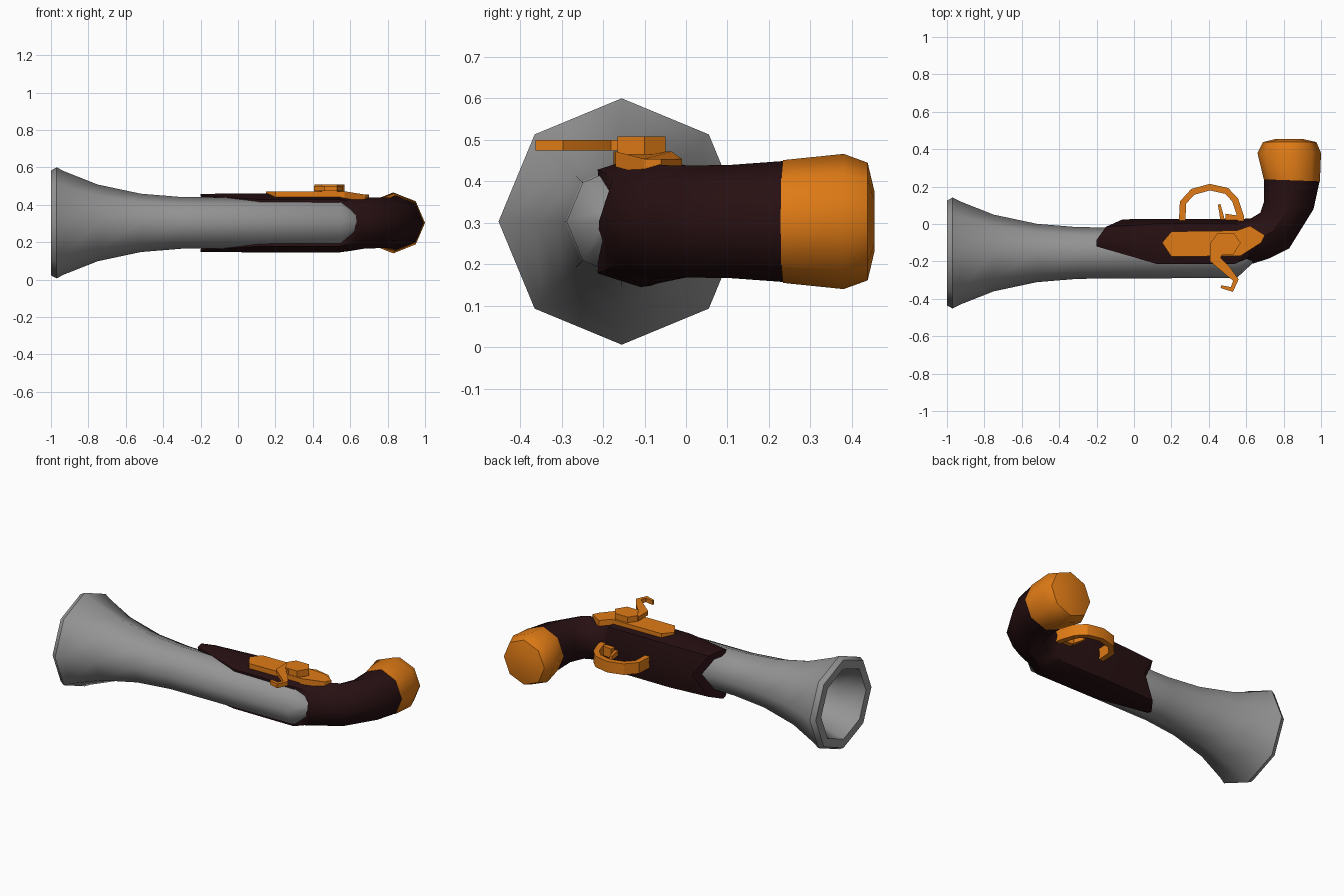
import bpy
import bmesh
import math
from mathutils import Vector

if "Cube" in bpy.data.objects:
    bpy.data.objects.remove(bpy.data.objects["Cube"], do_unlink=True)

MID = 0.303  # height of the long axis


def material(name, rgb):
    m = bpy.data.materials.new(name)
    m.use_nodes = True
    m.diffuse_color = (*rgb, 1)
    m.node_tree.nodes["Principled BSDF"].inputs["Base Color"].default_value = (*rgb, 1)
    return m


STEEL = material("grey steel", (0.3, 0.3, 0.3))
WOOD = material("dark wood", (0.02, 0.005, 0.006))
BRASS = material("orange brass", (0.75, 0.2, 0.008))


def finish(name, bm, mat, angle=None):
    bmesh.ops.recalc_face_normals(bm, faces=bm.faces)
    mesh = bpy.data.meshes.new(name)
    bm.to_mesh(mesh)
    bm.free()
    mesh.materials.append(mat)
    ob = bpy.data.objects.new(name, mesh)
    bpy.context.collection.objects.link(ob)
    if angle:
        bpy.ops.object.select_all(action="DESELECT")
        ob.select_set(True)
        bpy.context.view_layer.objects.active = ob
        bpy.ops.object.shade_smooth_by_angle(angle=math.radians(angle))
    return ob


def loft(name, rings, mat, angle=47):
    """Skin a list of equal rings of points and cap both ends."""
    bm = bmesh.new()
    loops = [[bm.verts.new(p) for p in ring] for ring in rings]
    for a, b in zip(loops, loops[1:]):
        for i in range(len(a)):
            j = (i + 1) % len(a)
            bm.faces.new((a[i], a[j], b[j], b[i]))
    bm.faces.new(loops[0])
    bm.faces.new(loops[-1])
    return finish(name, bm, mat, angle)


def prism(name, outline, low, high, mat, drop=lambda x: 0):
    """Extrude a plan outline upward; drop lowers the top along x."""
    return loft(name, [[(x, y, low - drop(x)) for x, y in outline],
                       [(x, y, high - drop(x)) for x, y in outline]], mat, None)


def strip(name, path, widths, low, high, mat):
    """Flat bar of varying width following a plan path."""
    pts = [Vector(p) for p in path]
    rings = []
    for i, p in enumerate(pts):
        d = (pts[min(i + 1, len(pts) - 1)] - pts[max(i - 1, 0)]).normalized()
        side = Vector((-d.y, d.x)) * widths[i] / 2
        l, r = p + side, p - side
        rings.append([(l.x, l.y, low), (l.x, l.y, high),
                      (r.x, r.y, high), (r.x, r.y, low)])
    return loft(name, rings, mat, 30)


def octagon(outer, inner, half_z):
    """Eight-sided ring standing on the plan line from outer to inner."""
    o, i = Vector(outer), Vector(inner)
    c, h = (o + i) / 2, (o - i) / 2
    ring = []
    for k in range(8):
        a = k * math.pi / 4
        p = c + h * math.cos(a)
        ring.append((p.x, p.y, MID + half_z * math.sin(a)))
    return ring


# Flared barrel with a tapering bore
barrel_profile = [(-0.35, 0.09), (-0.65, 0.13), (-0.85, 0.18), (-1.0, 0.225),
                  (-1.0, 0.28), (-0.97, 0.297), (-0.93, 0.276), (-0.75, 0.205),
                  (-0.52, 0.156), (-0.3, 0.138), (0.55, 0.133), (0.65, 0.04)]
loft("barrel", [octagon((x, -0.155 - r), (x, -0.155 + r), r)
                for x, r in barrel_profile], STEEL)


# Stock: slanted fore-end, straight body, then the curved grip
def stock_ring(o, a, b, c, i):
    """Ring from five (x, y, half height) points mirrored about the mid height."""
    up = [o, a, b, c, i]
    full = up + [(x, y, -z) for x, y, z in (c, b, a)]
    return [(x, y, MID + z) for x, y, z in full]


def body_ring(x):
    return stock_ring((x, -0.205, 0), (x, -0.213, 0.125), (x, -0.11, 0.158),
                      (x, 0.0, 0.135), (x, 0.027, 0))


stock_rings = [stock_ring((-0.17, -0.1, 0), (-0.2, -0.12, 0.145), (-0.2, -0.085, 0.155),
                          (-0.15, -0.015, 0.13), (-0.06, 0.025, 0)),
               body_ring(0.12), body_ring(0.54)]
stock_rings += [octagon(*s) for s in (
    ((0.64, -0.21), (0.56, 0.026), 0.15),
    ((0.72, -0.185), (0.625, 0.03), 0.138),
    ((0.83, -0.13), (0.675, 0.06), 0.135),
    ((0.96, 0.08), (0.695, 0.12), 0.136),
    ((0.993, 0.232), (0.695, 0.243), 0.146))]
loft("stock", stock_rings, WOOD)

# Pommel cap on the end of the grip
loft("pommel", [octagon(*s) for s in (
    ((0.994, 0.228), (0.694, 0.239), 0.148),
    ((1.0, 0.38), (0.66, 0.38), 0.163),
    ((0.975, 0.438), (0.69, 0.438), 0.142),
    ((0.9, 0.455), (0.76, 0.455), 0.07))], BRASS)

# Lock plate with a lowered tail
plate = [(0.15, -0.10), (0.2, -0.04), (0.55, -0.035), (0.62, -0.01), (0.70, -0.06),
         (0.68, -0.10), (0.57, -0.17), (0.2, -0.175)]
prism("lock_plate", plate, 0.435, 0.472, BRASS, lambda x: 0.018 if x > 0.6 else 0)

# Hammer: hexagonal hub and hooked arm
hub = [(0.41, -0.10), (0.445, -0.05), (0.535, -0.05), (0.57, -0.10),
       (0.53, -0.165), (0.45, -0.165)]
prism("hammer_hub", hub, 0.465, 0.508, BRASS)
strip("hammer_arm", [(0.45, -0.11), (0.435, -0.19), (0.495, -0.245), (0.545, -0.30),
                     (0.523, -0.35), (0.465, -0.335)],
      [0.09, 0.06, 0.045, 0.03, 0.028, 0.015], 0.474, 0.5, BRASS)

# Trigger guard with its foot, and the trigger
guard = [(0.257, 0.0), (0.262, 0.115), (0.315, 0.172), (0.405, 0.197),
         (0.495, 0.177), (0.54, 0.13), (0.57, 0.04), (0.572, 0.015)]
strip("trigger_guard", guard, [0.035] * len(guard), MID - 0.035, MID + 0.035, BRASS)
prism("guard_foot", [(0.485, 0.0), (0.585, 0.0), (0.585, 0.04), (0.49, 0.055)],
      MID - 0.03, MID + 0.03, BRASS)
strip("trigger", [(0.475, 0.0), (0.468, 0.05), (0.455, 0.105)],
      [0.03, 0.02, 0.014], MID - 0.015, MID + 0.015, BRASS)
